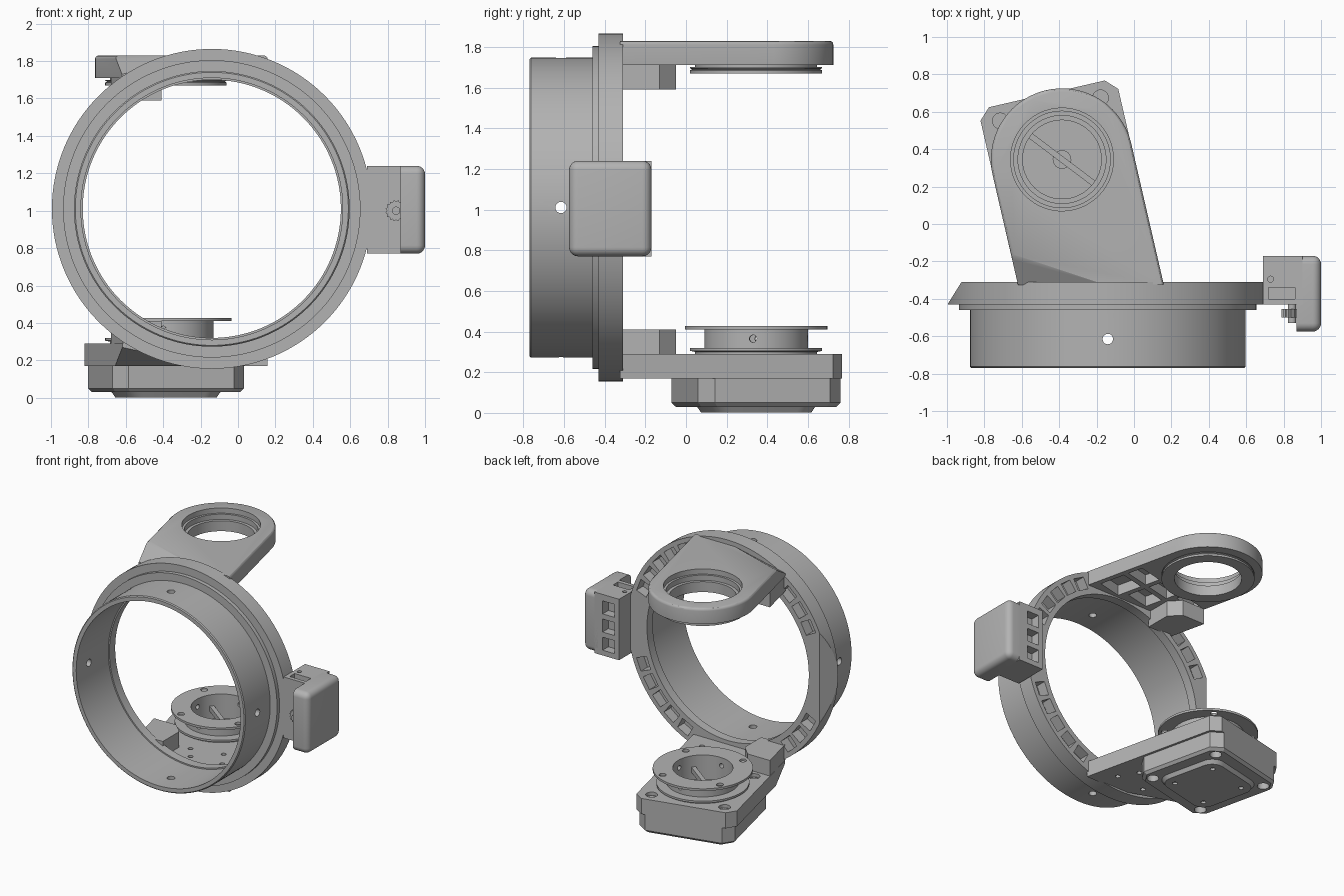
import bpy, bmesh
from math import sin, cos, pi, radians
from mathutils import Matrix, Vector

if "Cube" in bpy.data.objects:
    bpy.data.objects.remove(bpy.data.objects["Cube"])

grey = bpy.data.materials.new("plain grey")
grey.use_nodes = True
grey.diffuse_color = (0.45, 0.45, 0.45, 1)
grey.node_tree.nodes["Principled BSDF"].inputs["Base Color"].default_value = grey.diffuse_color

ID = Matrix.Identity(4)
RING = Matrix.Translation((-0.14, 0, 1.01)) @ Matrix.Rotation(-pi / 2, 4, 'X')   # local z runs along +y
ARM = Matrix.Translation((-0.385, 0.345, 0)) @ Matrix.Rotation(radians(13), 4, 'Z')


def prism(bm, pts, z0, z1, M=ID, scale0=1.0):
    """Extruded outline; scale0 shrinks the lower end."""
    lo = [bm.verts.new(M @ Vector((x * scale0, y * scale0, z0))) for x, y in pts]
    hi = [bm.verts.new(M @ Vector((x, y, z1))) for x, y in pts]
    n = len(pts)
    faces = [bm.faces.new(lo[::-1]), bm.faces.new(hi)]
    for i in range(n):
        j = (i + 1) % n
        faces.append(bm.faces.new((lo[i], lo[j], hi[j], hi[i])))
    bmesh.ops.recalc_face_normals(bm, faces=faces)
    return faces


def box(bm, x0, x1, y0, y1, z0, z1, M=ID):
    return prism(bm, [(x0, y0), (x1, y0), (x1, y1), (x0, y1)], z0, z1, M)


def arc(r, a0, a1, n, cx=0, cy=0):
    return [(cx + r * cos(radians(a0 + (a1 - a0) * i / n)),
             cy + r * sin(radians(a0 + (a1 - a0) * i / n))) for i in range(n + 1)]


def rod(bm, r, z0, z1, M=ID, cx=0, cy=0, n=20):
    return prism(bm, arc(r, 0, 360, n, cx, cy)[:-1], z0, z1, M)


def lathe(bm, profile, M=ID, n=96):
    """Closed (radius, height) profile turned around local z."""
    rings = [[bm.verts.new(M @ Vector((r * cos(2 * pi * i / n), r * sin(2 * pi * i / n), z)))
              for r, z in profile] for i in range(n)]
    m, faces = len(profile), []
    for i in range(n):
        a, b = rings[i], rings[(i + 1) % n]
        for k in range(m):
            q = (k + 1) % m
            faces.append(bm.faces.new((a[k], a[q], b[q], b[k])))
    bmesh.ops.recalc_face_normals(bm, faces=faces)


def to_object(name, bm):
    me = bpy.data.meshes.new(name)
    bm.to_mesh(me)
    bm.free()
    ob = bpy.data.objects.new(name, me)
    bpy.context.scene.collection.objects.link(ob)
    return ob


def make(name, bm, cutter=None):
    """Finish a part: subtract the cutter, set material and shading."""
    ob = to_object(name, bm)
    if cutter:
        tool = to_object(name + " cutter", cutter)
        mod = ob.modifiers.new("cut", 'BOOLEAN')
        mod.operation, mod.solver, mod.object = 'DIFFERENCE', 'EXACT', tool
        deps = bpy.context.evaluated_depsgraph_get()
        me = bpy.data.meshes.new_from_object(ob.evaluated_get(deps))
        ob.modifiers.clear()
        ob.data = me
        bpy.data.objects.remove(tool)
    ob.data.materials.clear()
    ob.data.materials.append(grey)
    ob.data.shade_smooth()
    ob.data.set_sharp_from_angle(angle=radians(30))
    return ob


# Main ring: thin tube, step and thick rear flange
bm, cut = bmesh.new(), bmesh.new()
lathe(bm, [(0.70, -0.77), (0.73, -0.77), (0.737, -0.763), (0.737, -0.46), (0.795, -0.46), (0.795, -0.43),
           (0.855, -0.43), (0.855, -0.31), (0.69, -0.31), (0.69, -0.38), (0.70, -0.38)], RING, 128)
# slanted flat on the right side of the flange
prism(cut, [(-1.0, -0.435), (-0.913, -0.295), (-1.1, -0.295), (-1.1, -0.435)], 0.5, 1.5)
# pockets in the rear face
for sign in (-1, 1):
    for a in (22, 32, 42, 52, 62, 132, 142, 152):
        box(cut, 0.73, 0.82, -0.05, 0.05, -0.39, -0.25, RING @ Matrix.Rotation(radians(a * sign), 4, 'Z'))
# four cross holes in the tube
for k in range(4):
    M = Matrix.Translation((-0.14, -0.615, 1.01)) @ Matrix.Rotation(k * pi / 2, 4, 'Y')
    rod(cut, 0.028, 0.6, 0.8, M)
make("main_ring", bm, cut)


def slope_corner(bm, flip):
    """Slope the plate corner that overhangs the ring."""
    pts = [Vector(p) for p in ((-0.65, -0.16, 1.83), (-0.38, -0.25, 1.83), (-0.62, -0.31, 1.74))]
    if flip:
        for p in pts:
            p.z = 2 - p.z
    no = (pts[1] - pts[0]).cross(pts[2] - pts[0])
    if (no.z > 0) == flip:
        no.negate()
    cutout = bmesh.ops.bisect_plane(bm, geom=bm.verts[:] + bm.edges[:] + bm.faces[:],
                                    plane_co=pts[0], plane_no=no, clear_outer=True)
    bmesh.ops.holes_fill(bm, edges=[e for e in bm.edges if e.is_boundary])


# Upper arm with rounded end, bearing hole and ribbed underside
bm, cut = bmesh.new(), bmesh.new()
prism(bm, arc(0.38, 0, 180, 40) + [(-0.38, -0.60), (0.38, -0.775)], 1.71, 1.83, ARM)
edges = [e for e in bm.edges if all(v.co.z > 1.82 and v.co.y > -0.6 for v in e.verts)
         and not all(v.co.y < -0.31 for v in e.verts)]
bmesh.ops.bevel(bm, geom=edges, offset=0.02, segments=3, profile=0.5, affect='EDGES')
slope_corner(bm, False)
rod(cut, 0.275, 1.60, 1.90, ARM, n=64)
for x0, x1, y0, y1 in ((-0.10, 0.10, -0.62, -0.48), (-0.10, 0.10, -0.44, -0.34), (0.14, 0.34, -0.68, -0.48),
                       (0.14, 0.34, -0.44, -0.32), (-0.34, -0.14, -0.38, -0.32)):
    box(cut, x0, x1, y0, y1, 1.65, 1.79, ARM)
make("upper_arm", bm, cut)

# Upper bearing seated in the arm
bm = bmesh.new()
lathe(bm, [(0.235, 1.67), (0.325, 1.67), (0.325, 1.685), (0.315, 1.69), (0.325, 1.695), (0.325, 1.70),
           (0.30, 1.70), (0.30, 1.712), (0.276, 1.712), (0.276, 1.79), (0.258, 1.79), (0.258, 1.75), (0.235, 1.75)], ARM)
make("upper_bearing", bm)

# Lower arm plate with corner and mounting holes
h, c = 0.378, 0.06
bm, cut = bmesh.new(), bmesh.new()
prism(bm, [(h, 0.30), (h - c, 0.36), (c - h, 0.36), (-h, 0.30), (-h, -0.60), (h, -0.775)], 0.17, 0.29, ARM)
slope_corner(bm, True)
rod(cut, 0.22, 0.1, 0.4, ARM, n=48)
corners = [(sx * 0.275, sy * 0.275) for sx in (-1, 1) for sy in (-1, 1)]
for x, y in corners:
    rod(cut, 0.027, 0.1, 0.27, ARM, x, y)
    rod(cut, 0.042, 0.265, 0.4, ARM, x, y)
for x, y in ((-0.05, -0.45), (0.2, -0.45), (0.0, -0.57), (0.25, -0.6)):
    rod(cut, 0.018, 0.1, 0.4, ARM, x, y)
make("lower_arm", bm, cut)

# Gussets between the arms and the ring
for name, z0, z1 in (("upper_gusset", 1.59, 1.712), ("lower_gusset", 0.288, 0.41)):
    bm = bmesh.new()
    prism(bm, [(-0.615, -0.33), (-0.41, -0.33), (-0.41, -0.13), (-0.49, -0.05), (-0.68, -0.05)], z0, z1)
    make(name, bm)

# Motor housing: chamfered square with a bevelled underside
h, c = 0.36, 0.07
outline = [(h, c - h), (h, h - c), (h - c, h), (c - h, h), (-h, h - c), (-h, c - h), (c - h, -h), (h - c, -h)]
bm, cut = bmesh.new(), bmesh.new()
prism(bm, outline, 0.05, 0.17, ARM)
prism(bm, outline, 0.03, 0.05, ARM, 0.95)
bmesh.ops.remove_doubles(bm, verts=bm.verts[:], dist=0.0005)
inner = [f for f in bm.faces if len(f.verts) == 8 and abs(f.calc_center_median().z - 0.05) < 0.001]
bmesh.ops.delete(bm, geom=inner, context='FACES_ONLY')
bmesh.ops.recalc_face_normals(bm, faces=bm.faces[:])
for x, y in corners:
    rod(cut, 0.027, 0.09, 0.3, ARM, x, y)
    rod(cut, 0.042, -0.1, 0.1, ARM, x, y)
make("motor_housing", bm, cut)

# Bottom cover: rounded square with screw holes
bm, cut = bmesh.new(), bmesh.new()
r = 0.10
pts = sum((arc(r, a, a + 90, 8, sx * 0.16, sy * 0.16)
           for a, sx, sy in ((0, 1, 1), (90, -1, 1), (180, -1, -1), (270, 1, -1))), [])
prism(bm, pts, 0.002, 0.032, ARM, 0.93)
for x, y in corners:
    rod(cut, 0.018, -0.1, 0.02, ARM, x * 0.6, y * 0.6)
make("bottom_cover", bm, cut)

# Lower spool: base disc, hub and top flange
bm, cut = bmesh.new(), bmesh.new()
lathe(bm, [(0.21, 0.24), (0.215, 0.24), (0.215, 0.285), (0.30, 0.285), (0.30, 0.30), (0.325, 0.305), (0.325, 0.32),
           (0.255, 0.32), (0.255, 0.41), (0.35, 0.41), (0.35, 0.427), (0.21, 0.427)], ARM)
for k in range(4):
    a = radians(45 + 90 * k)
    rod(cut, 0.025, 0.38, 0.5, ARM, 0.305 * cos(a), 0.305 * sin(a))
    rod(cut, 0.018, 0.18, 0.35, ARM @ Matrix.Translation((0, 0, 0.365)) @ Matrix.Rotation(a + 0.5, 4, 'Z')
        @ Matrix.Rotation(pi / 2, 4, 'Y'))
make("spool", bm, cut)

# Rotor floor, centre shaft and cross bar inside the spool
bm = bmesh.new()
rod(bm, 0.222, 0.16, 0.22, ARM, n=48)
make("rotor_floor", bm)
bm = bmesh.new()
rod(bm, 0.05, 0.21, 0.31, ARM)
make("rotor_shaft", bm)
bm = bmesh.new()
box(bm, -0.215, 0.215, -0.016, 0.016, 0.30, 0.34, ARM @ Matrix.Rotation(radians(-50), 4, 'Z'))
make("cross_bar", bm)

# Side drive: bracket with slots and rear windows
bm, cut = bmesh.new(), bmesh.new()
box(bm, 0.69, 0.90, -0.43, -0.17, 0.77, 1.24)
box(cut, 0.72, 0.86, -0.40, -0.34, 1.19, 1.30)
for z in (0.81, 0.95, 1.09):
    box(cut, 0.73, 0.83, -0.24, -0.10, z, z + 0.10)
rod(cut, 0.016, 1.20, 1.30, ID, 0.73, -0.295)
make("drive_bracket", bm, cut)

# Rounded cover, open edge left sharp towards the ring
bm = bmesh.new()
box(bm, 0.87, 1.0, -0.575, -0.17, 0.77, 1.24)
edges = [e for e in bm.edges if any(v.co.x > 0.9 for v in e.verts)]
bmesh.ops.bevel(bm, geom=edges, offset=0.045, segments=6, profile=0.5, affect='EDGES')
make("drive_cover", bm)

# Small pinion and its shaft
AXIS = Matrix.Translation((0.845, 0, 1.0)) @ Matrix.Rotation(-pi / 2, 4, 'X')
bm = bmesh.new()
prism(bm, [((0.058 if i % 2 else 0.048) * cos(i * pi / 16), (0.058 if i % 2 else 0.048) * sin(i * pi / 16))
           for i in range(32)], -0.50, -0.455, AXIS)
make("pinion", bm)
bm = bmesh.new()
rod(bm, 0.022, -0.53, -0.42, AXIS)
make("pinion_shaft", bm)
